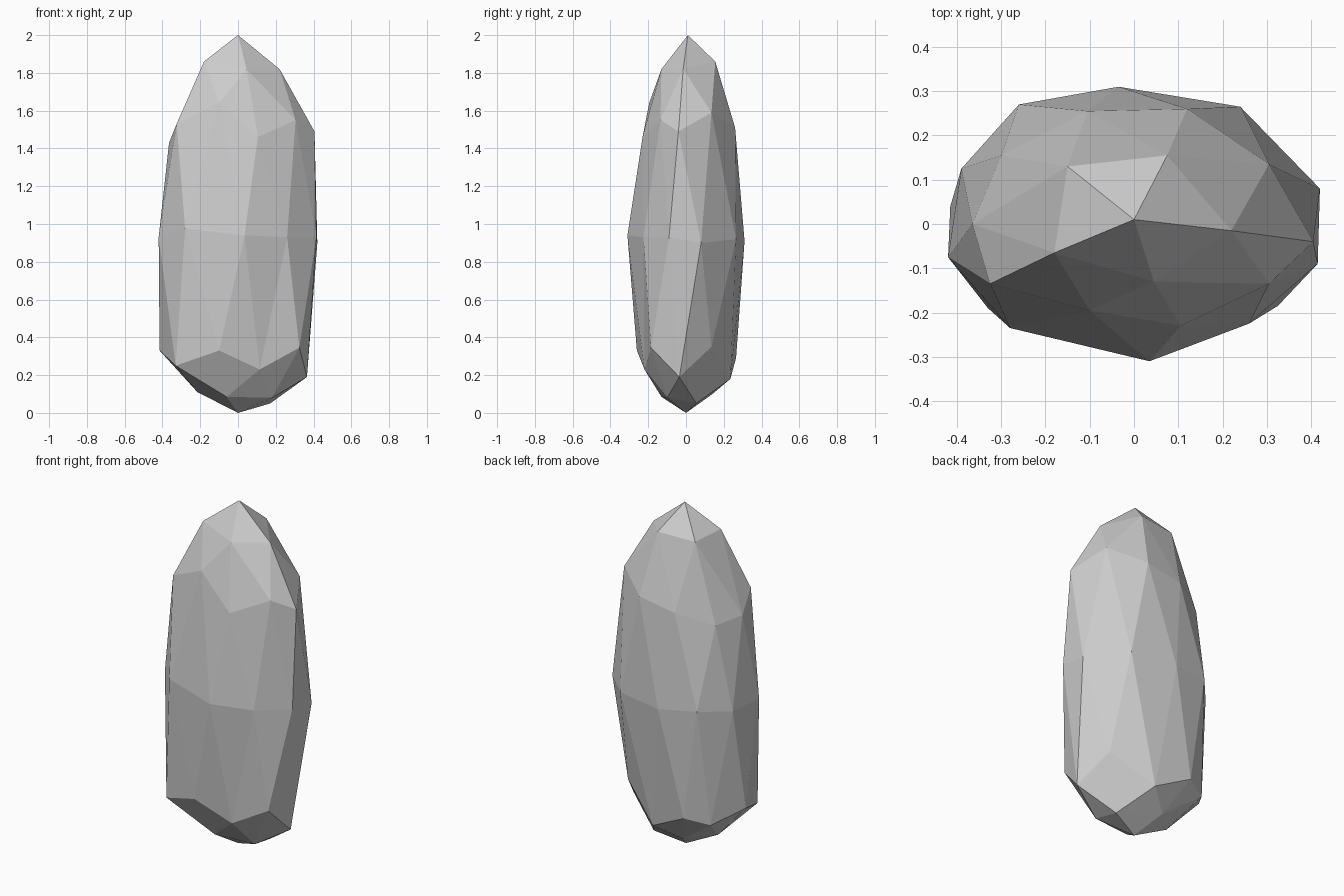
import bpy, bmesh, math

# Faceted stone: a 42-point icosphere whose rings are pulled to irregular outlines.
# Each ring runs counter-clockwise from +x, top to bottom.
rings = [
    [(0, .01, 2)],
    [(.22, -.015, 1.82), (.075, .155, 1.86), (-.15, .13, 1.85),
     (-.18, -.065, 1.86), (.045, -.13, 1.82)],
    [(.405, -.04, 1.49), (.305, .135, 1.59), (.12, .26, 1.51), (-.105, .255, 1.47),
     (-.3, .155, 1.41), (-.365, 0, 1.43), (-.325, -.135, 1.53), (-.1, -.195, 1.64),
     (.105, -.23, 1.46), (.305, -.135, 1.55)],
    [(.42, .08, .9), (.24, .265, .92), (-.035, .31, .91), (-.26, .27, .94),
     (-.39, .125, .92), (-.42, -.075, .93), (-.28, -.235, .975), (.035, -.31, .94),
     (.26, -.225, .93), (.415, -.09, .93)],
    [(.365, -.035, .19), (.28, .135, .35), (.05, .235, .18), (-.17, .265, .29),
     (-.3, .2, .26), (-.415, .04, .33), (-.33, -.19, .25), (-.1, -.26, .33),
     (.115, -.22, .23), (.325, -.185, .345)],
    [(.17, .055, .05), (-.08, .14, .1), (-.215, .01, .11),
     (-.06, -.13, .085), (.18, -.1, .08)],
    [(0, 0, 0)],
]

bm = bmesh.new()
bmesh.ops.create_icosphere(bm, subdivisions=2, radius=1)
ordered = sorted(bm.verts, key=lambda v: -v.co.z)
start = 0
for ring in rings:
    group = ordered[start:start + len(ring)]
    group.sort(key=lambda v: (math.atan2(v.co.y, v.co.x) + 0.1) % math.tau)
    for v, co in zip(group, ring):
        v.co = co
    start += len(ring)
bmesh.ops.recalc_face_normals(bm, faces=bm.faces)

mesh = bpy.data.meshes.new("stone")
bm.to_mesh(mesh)
bm.free()
bpy.context.collection.objects.link(bpy.data.objects.new("stone", mesh))
